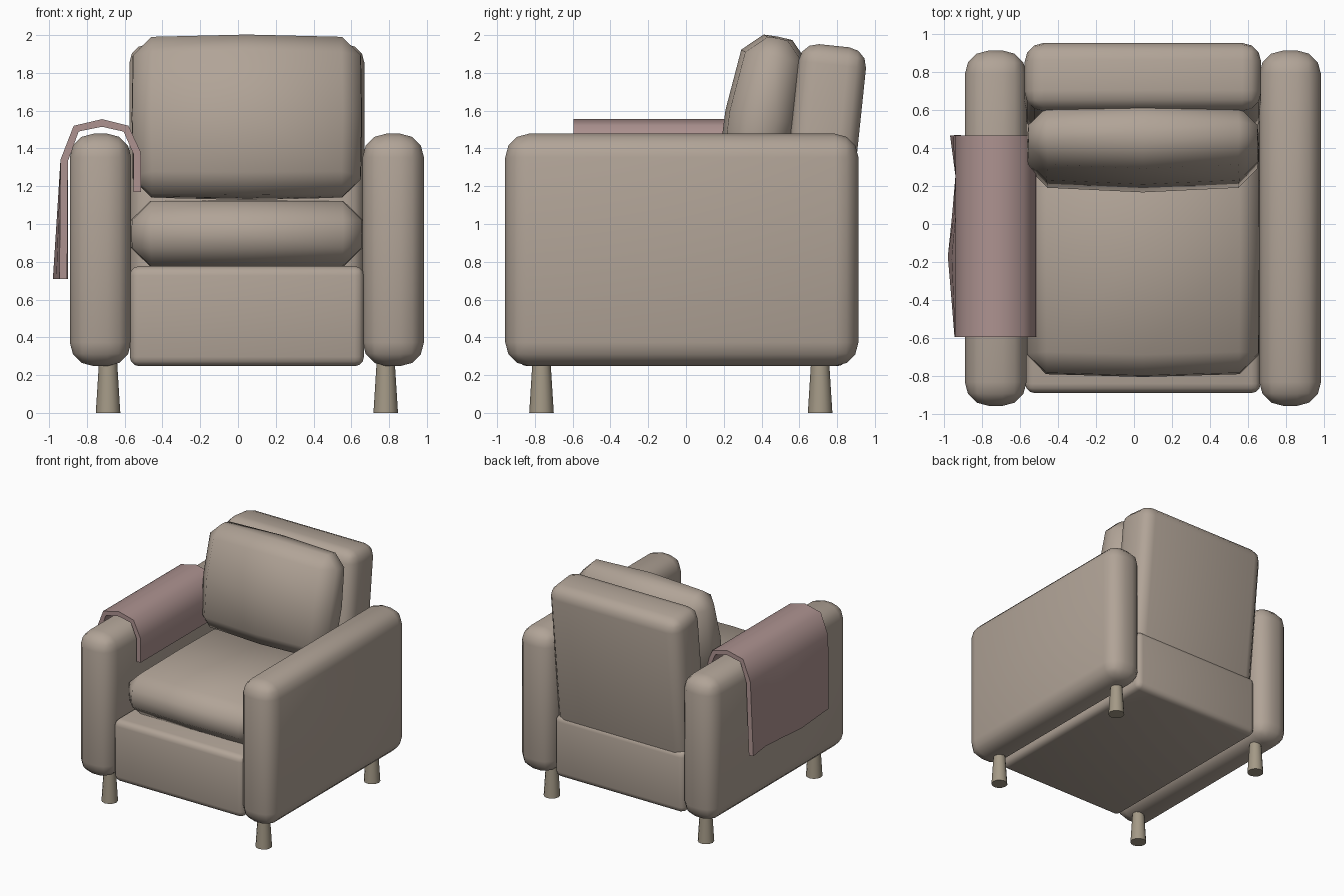
import bpy, bmesh, math
from mathutils import Vector

if "Cube" in bpy.data.objects:
    bpy.data.objects.remove(bpy.data.objects["Cube"])


def material(name, rgb):
    m = bpy.data.materials.new(name)
    m.diffuse_color = (*rgb, 1)
    m.use_nodes = True
    m.node_tree.nodes["Principled BSDF"].inputs["Base Color"].default_value = m.diffuse_color
    return m


fabric = material("fabric", (0.44, 0.37, 0.31))
wool = material("throw_wool", (0.42, 0.29, 0.28))
wood = material("leg_wood", (0.37, 0.32, 0.24))


def finish(name, bm, mat, angle=60):
    bmesh.ops.recalc_face_normals(bm, faces=bm.faces)
    me = bpy.data.meshes.new(name)
    bm.to_mesh(me)
    bm.free()
    me.materials.append(mat)
    ob = bpy.data.objects.new(name, me)
    bpy.context.collection.objects.link(ob)
    bpy.ops.object.select_all(action='DESELECT')
    ob.select_set(True)
    bpy.context.view_layer.objects.active = ob
    bpy.ops.object.shade_smooth_by_angle(angle=math.radians(angle))
    return ob


def padded_box(name, centre, size, bevel, segments, tilt=0, puff=None):
    """Rounded upholstered block; puff bulges the middle of each face."""
    bm = bmesh.new()
    bmesh.ops.create_cube(bm, size=2)
    if puff:
        bmesh.ops.subdivide_edges(bm, edges=bm.edges[:], cuts=1, use_grid_fill=True)
    for v in bm.verts:
        n = [round(c) for c in v.co]
        v.co = Vector([n[i] * (size[i] / 2 + (puff[i] * n.count(0) / 2 if puff else 0))
                       for i in range(3)])
    bm.normal_update()
    edges = [e for e in bm.edges if e.calc_face_angle(0) > 0.7]
    bmesh.ops.bevel(bm, geom=edges, offset=bevel, segments=segments,
                    profile=0.5, affect='EDGES')
    ob = finish(name, bm, fabric)
    ob.location = centre
    ob.rotation_euler.x = math.radians(-tilt)
    return ob


MID = 0.047  # centre line of the chair; the throw shifts it off x = 0

# arms and tapered legs
for side, s in (("left", -1), ("right", 1)):
    padded_box(side + "_arm", (MID + s * 0.775, -0.022, 0.863), (0.325, 1.87, 1.23), 0.125, 3)
    for end, y in (("front", -0.765), ("back", 0.71)):
        bm = bmesh.new()
        bmesh.ops.create_cone(bm, cap_ends=True, segments=12, radius1=0.065,
                              radius2=0.048, depth=0.27)
        leg = finish(f"{end}_{side}_leg", bm, wood, 40)
        leg.location = (MID + s * 0.735, y, 0.135)

# base, backrest and loose cushions
padded_box("base", (MID, -0.02, 0.512), (1.24, 1.74, 0.53), 0.05, 3)
padded_box("backrest", (MID, 0.712, 1.255), (1.245, 0.36, 1.385), 0.1, 3, tilt=6)
padded_box("seat_cushion", (MID, -0.13, 0.948), (1.21, 1.28, 0.345), 0.1, 1,
           puff=(0.01, 0.035, 0.004))
padded_box("back_cushion", (MID, 0.405, 1.565), (1.19, 0.29, 0.83), 0.095, 1,
           tilt=11, puff=(0.015, 0.055, 0.02))

# throw draped over the left arm, with a wavy outer hem
profile = [(-0.98, 0.71), (-0.96, 1.02), (-0.94, 1.34), (-0.87, 1.52), (-0.72, 1.555),
           (-0.58, 1.52), (-0.515, 1.38), (-0.513, 1.17)]
wave = [0.035, 0.018, 0.0, 0.022, 0.04, 0.012]
bm = bmesh.new()
rows = []
for j, w in enumerate(wave):
    y = -0.595 + 0.212 * j
    rows.append([bm.verts.new((x + w * (1, 0.5)[i] if i < 2 else x, y, z))
                 for i, (x, z) in enumerate(profile)])
for a, b in zip(rows, rows[1:]):
    for i in range(len(profile) - 1):
        bm.faces.new((a[i], b[i], b[i + 1], a[i + 1]))
bmesh.ops.recalc_face_normals(bm, faces=bm.faces)
bm.normal_update()
if sum(f.normal.z for f in bm.faces) < 0:
    bmesh.ops.reverse_faces(bm, faces=bm.faces[:])
me = bpy.data.meshes.new("throw_blanket")
bm.to_mesh(me)
bm.free()
me.materials.append(wool)
throw = bpy.data.objects.new("throw_blanket", me)
bpy.context.collection.objects.link(throw)
sol = throw.modifiers.new("thickness", 'SOLIDIFY')
sol.thickness = 0.04
sol.offset = -1
bpy.ops.object.select_all(action='DESELECT')
throw.select_set(True)
bpy.context.view_layer.objects.active = throw
bpy.ops.object.modifier_apply(modifier="thickness")
bpy.ops.object.shade_smooth_by_angle(angle=math.radians(60))
